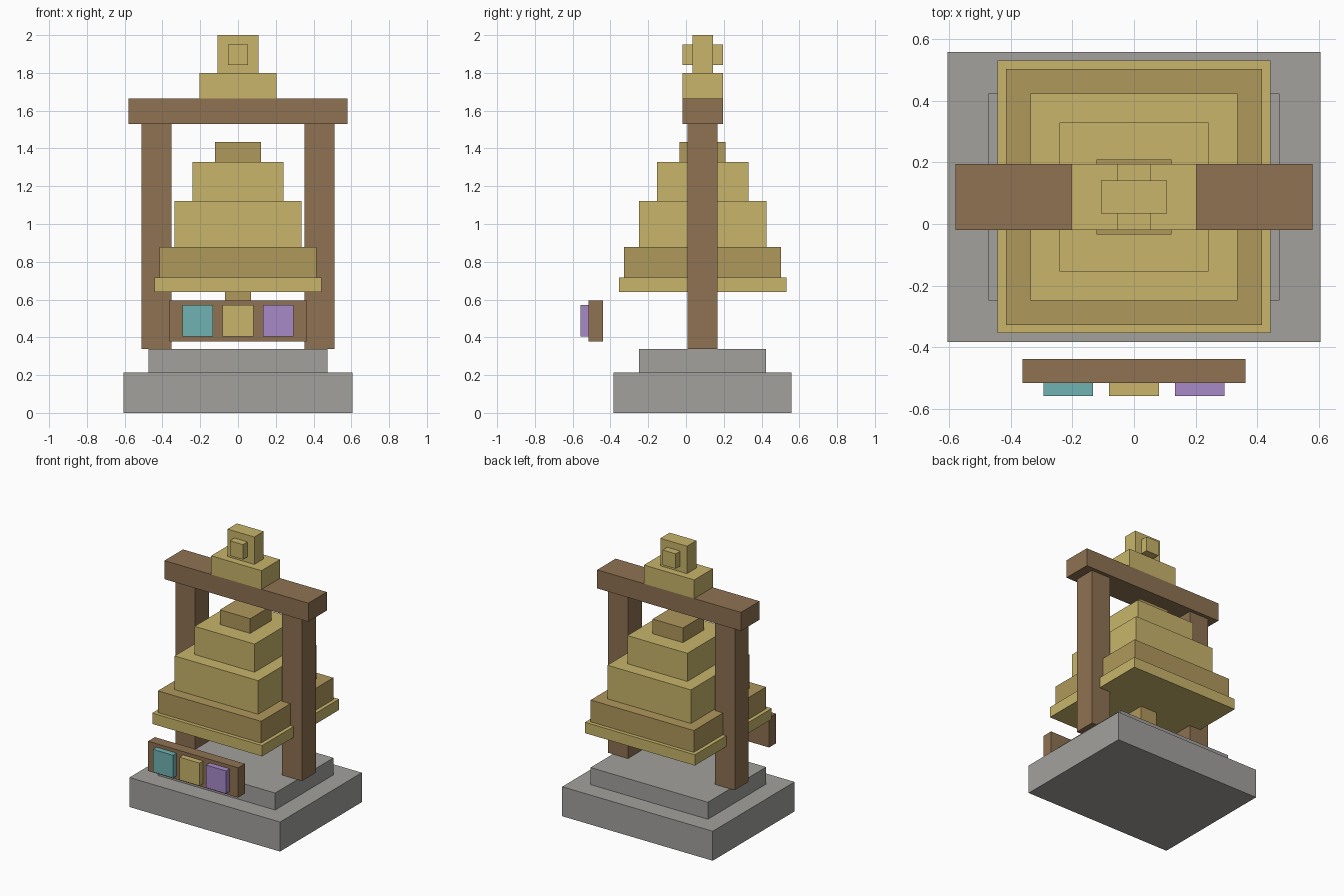
import bpy
import bmesh

cube = bpy.data.objects.get("Cube")
if cube:
    bpy.data.objects.remove(cube, do_unlink=True)


def linear(c):
    c /= 255
    return c / 12.92 if c <= 0.04045 else ((c + 0.055) / 1.055) ** 2.4


def material(name, r, g, b):
    colour = (linear(r), linear(g), linear(b), 1)
    mat = bpy.data.materials.new(name)
    mat.use_nodes = True
    mat.diffuse_color = colour
    mat.node_tree.nodes["Principled BSDF"].inputs["Base Color"].default_value = colour
    return mat


stone = material("grey stone", 162, 161, 157)
wood = material("brown wood", 143, 114, 82)
gold = material("pale gold", 200, 181, 107)
bronze = material("dark gold", 176, 152, 92)
teal = material("teal", 113, 178, 178)
purple = material("purple", 169, 138, 201)

AXIS_Y = 0.088  # depth of the bell's centre line


def box(name, mat, half_x, half_y, z0, z1, x=0, y=AXIS_Y):
    """Flat-faced block given by half widths and its bottom and top heights."""
    bm = bmesh.new()
    bmesh.ops.create_cube(bm, size=1)
    bmesh.ops.scale(bm, vec=(2 * half_x, 2 * half_y, z1 - z0), verts=bm.verts)
    mesh = bpy.data.meshes.new(name)
    bm.to_mesh(mesh)
    bm.free()
    mesh.materials.append(mat)
    obj = bpy.data.objects.new(name, mesh)
    obj.location = (x, y, (z0 + z1) / 2)
    bpy.context.collection.objects.link(obj)
    return obj


# Stepped stone base
box("base_slab", stone, 0.607, 0.471, 0, 0.215)
box("base_step", stone, 0.473, 0.336, 0.215, 0.339)

# Timber frame
for side, name in ((1, "left_post"), (-1, "right_post")):
    box(name, wood, 0.08, 0.08, 0.339, 1.529, x=side * 0.431)
box("cross_beam", wood, 0.58, 0.107, 1.529, 1.664)

# Crown on the beam, with a stud running through the finial
box("crown_block", gold, 0.203, 0.107, 1.664, 1.8)
box("finial", gold, 0.108, 0.054, 1.8, 2)
box("finial_stud", gold, 0.053, 0.107, 1.841, 1.95)

# Bell built from stacked square tiers, bottom to top
tiers = [
    ("bell_rim", gold, 0.443, 0.718),
    ("bell_band", bronze, 0.416, 0.877),
    ("bell_body", gold, 0.337, 1.122),
    ("bell_shoulder", gold, 0.242, 1.327),
    ("bell_cap", bronze, 0.122, 1.434),
]
bottom = 0.639
for name, mat, half, top in tiers:
    box(name, mat, half, half, bottom, top)
    bottom = top
box("clapper", bronze, 0.068, 0.068, 0.48, 0.639)

# Front panel with three coloured tiles
box("panel_board", wood, 0.363, 0.039, 0.379, 0.596, y=-0.478)
for name, mat, x in (("right_tile", teal, -0.214),
                     ("middle_tile", gold, 0),
                     ("left_tile", purple, 0.214)):
    box(name, mat, 0.081, 0.021, 0.405, 0.571, x=x, y=-0.538)
